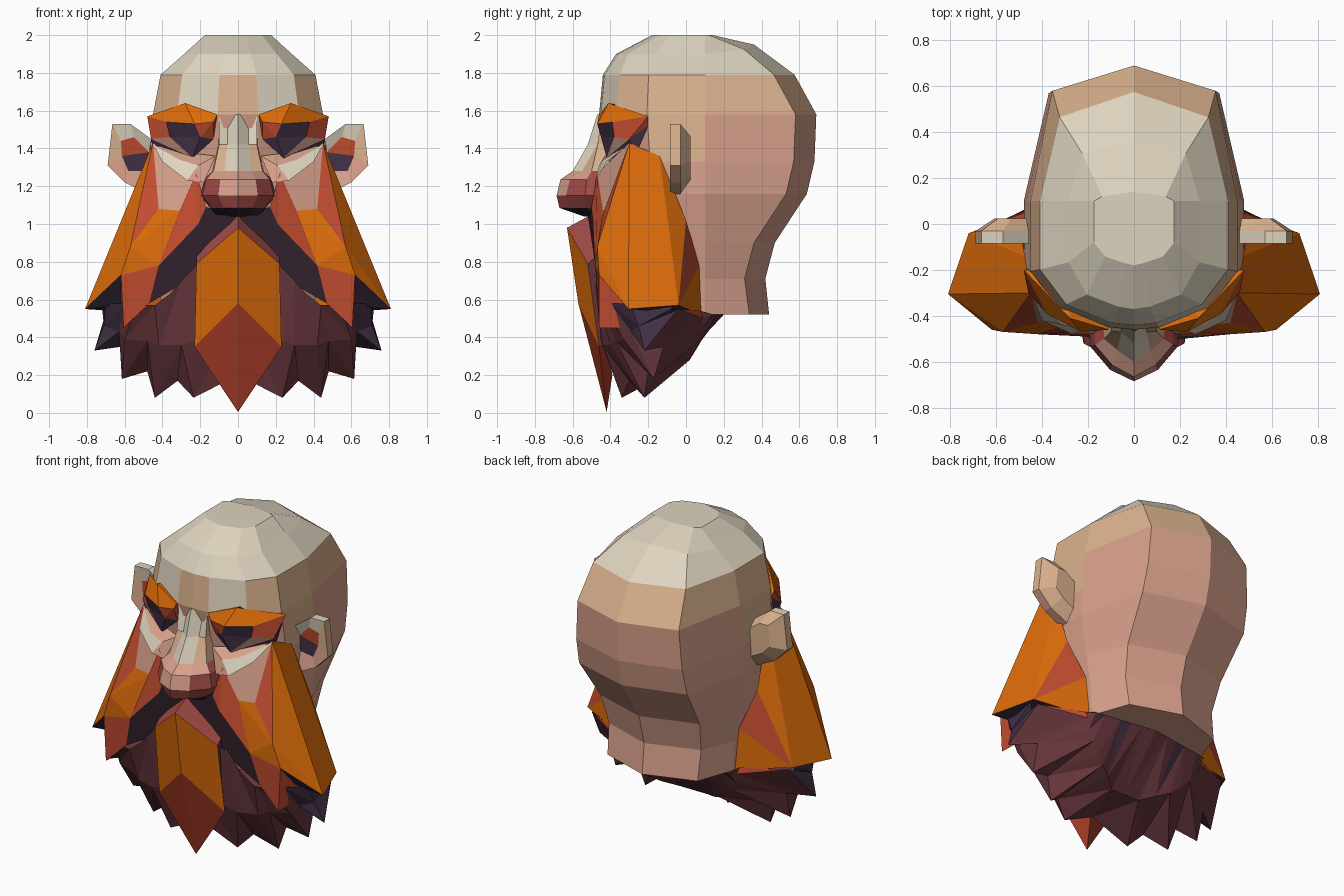
import bpy, bmesh
from mathutils import Vector

if "Cube" in bpy.data.objects:
    bpy.data.objects.remove(bpy.data.objects["Cube"])

# ---- flat colours (sRGB 0-255 turned to linear) ----
COL = {"bone": (221, 211, 190), "tan": (219, 178, 142), "skin": (216, 160, 139),
       "orange": (221, 108, 10), "rust": (195, 77, 48), "russet": (166, 60, 37), "brick": (160, 74, 70),
       "maroon": (103, 54, 60), "plum": (66, 48, 70), "dark": (52, 35, 45)}
NAMES = list(COL)
MATS = []
for n, rgb in COL.items():
    m = bpy.data.materials.new(n)
    m.diffuse_color = [((c / 255 + .055) / 1.055) ** 2.4 for c in rgb] + [1]
    m.use_nodes = True
    m.node_tree.nodes["Principled BSDF"].inputs["Base Color"].default_value = m.diffuse_color
    MATS.append(m)


def build(name, verts, faces, rule, ref):
    """Mesh on the +x half, faces turned away from ref, mirrored in x."""
    bm = bmesh.new()
    vs = [bm.verts.new(v) for v in verts]
    for i, f in enumerate(faces):
        face = bm.faces.new([vs[k] for k in f])
        face.normal_update()
        c = face.calc_center_median()
        if face.normal.dot(c - Vector(ref)) < 0:
            face.normal_flip()
        face.material_index = NAMES.index(rule(i, c))
    me = bpy.data.meshes.new(name)
    bm.to_mesh(me)
    bm.free()
    for m in MATS:
        me.materials.append(m)
    ob = bpy.data.objects.new(name, me)
    bpy.context.collection.objects.link(ob)
    ob.modifiers.new("mirror", 'MIRROR').merge_threshold = .001


def patch(name, pts, text, ref):
    """Faces written as letters of named points, e.g. 'ABC:orange'."""
    keys = list(pts)
    items = [t.split(":") for t in text.split()]
    build(name, pts.values(), [[keys.index(k) for k in f] for f, _ in items],
          lambda i, c: items[i][1], ref)


def loft(name, rings, rule, ref):
    """Skin half-rings of equal length, cap top and bottom."""
    n = len(rings[0])
    faces = [(r * n + i, r * n + i + 1, r * n + n + i + 1, r * n + n + i)
             for r in range(len(rings) - 1) for i in range(n - 1)]
    faces += [range(n), range(n * (len(rings) - 1), n * len(rings))]
    build(name, sum(rings, []), faces, rule, ref)


# ---- skull and neck: z, half width, back, front ----
def skull_ring(z, w, yb, yf):
    s = min(1, w / .41)
    drop = .05 if z == 1.95 else 0
    return [(0, yb, z), (.79 * w, yb - .11 * s * s, z - drop / 2), (w, min(.1, yb * .8), z - drop),
            (w, yf * .45, z - drop), (.72 * w, yf + .09 * s, z - drop),
            (.24 * w, yf + .01, z - drop), (0, yf, z - drop)]


def skull_colour(i, c):
    if c.z > 1.79:
        return "bone"
    if c.z > 1.58:
        return "bone" if c.y < -.25 and .1 < c.x < .3 else "tan"
    return "tan" if c.z > 1.4 and c.x > .4 and c.y < .1 else "skin"


loft("head", [skull_ring(*r) for r in [
    (2.0, .175, .14, -.18), (1.95, .285, .36, -.37), (1.79, .41, .575, -.44),
    (1.58, .45, .69, -.46), (1.33, .47, .68, -.42), (1.16, .48, .64, -.42),
    (.90, .44, .47, -.40), (.71, .41, .42, -.35), (.52, .40, .44, -.28)]],
    skull_colour, (0, .1, 1.2))

# ---- nose: z, half width, front ----
def nose_colour(i, c):
    if c.z > 1.26:
        return "bone" if c.x < .08 else "tan"
    if c.z > 1.19:
        return "skin" if c.x < .12 else "brick"
    return "brick" if c.z > 1.075 else "dark"


loft("nose", [[(0, yf, z), (.55 * w, yf + .05, z), (w, yf * .4 - .26, z), (w * 1.05, -.38, z)]
              for z, w, yf in [(1.58, .1, -.47), (1.42, .1, -.52), (1.28, .13, -.6), (1.235, .17, -.665),
                               (1.15, .19, -.685), (1.085, .14, -.67), (1.04, .12, -.54)]],
     nose_colour, (0, -.45, 1.2))

# ---- eyebrows with the dark eye socket below ----
patch("eyebrow", {
    "A": (.11, -.46, 1.58), "B": (.28, -.41, 1.64), "C": (.48, -.2, 1.57),
    "D": (.13, -.46, 1.54), "E": (.23, -.47, 1.53), "F": (.38, -.39, 1.54),
    "G": (.2, -.45, 1.46), "H": (.46, -.3, 1.45), "I": (.11, -.36, 1.57),
    "J": (.28, -.3, 1.62), "K": (.455, -.2, 1.52), "L": (.13, -.42, 1.45),
    "M": (.24, -.42, 1.35), "N": (.44, -.27, 1.36), "O": (.36, -.38, 1.46)},
    "ABED:orange BCFE:orange DEG:rust EFOG:plum FCHO:rust CKH:rust ABJI:orange BCKJ:orange "
    "DGL:rust GLM:plum GOM:plum OHM:skin HNM:plum HKN:plum ADLI:rust", (.27, -.28, 1.5))

# ---- cheekbone: pale sliver under the eye ----
patch("cheekbone", {
    "A": (.45, -.3, 1.42), "B": (.31, -.44, 1.34), "C": (.21, -.46, 1.31), "D": (.27, -.48, 1.23),
    "E": (.4, -.42, 1.33), "F": (.12, -.43, 1.36), "G": (.28, -.38, 1.38), "H": (.18, -.48, 1.22)},
    "ABCDE:bone ABCFG:skin FCDH:skin", (.25, -.2, 1.2))

# ---- ears: outline, hollow at the front, thinner rear ----
outline = [(.46, 1.45), (.57, 1.53), (.665, 1.53), (.69, 1.31), (.6, 1.22), (.46, 1.15)]
hollow = [(.47, 1.38), (.55, 1.46), (.62, 1.44), (.615, 1.36), (.58, 1.28), (.47, 1.28)]
n = len(outline)
ear = [(x, -.085, z) for x, z in outline] + [(x, -.075 if x > .5 else -.05, z) for x, z in hollow]
ear += [(x, -.03, z) for x, z in outline] + [(.48 + (x - .48) * .6, .025, 1.36 + (z - 1.36) * .6) for x, z in outline]
faces, tones = [], []
for i in range(n):
    j = (i + 1) % n
    top = "bone" if i < 2 else "tan" if i == 2 else "skin"
    faces += [(i, j, n + j, n + i), (i, j, 2 * n + j, 2 * n + i), (2 * n + i, 2 * n + j, 3 * n + j, 3 * n + i)]
    tones += [top, top, "tan"]
faces += [(6, 7, 8, 9), (9, 10, 11, 6), range(3 * n, 4 * n)]
tones += ["rust", "plum", "tan"]
build("ear", ear, faces, lambda i, c: tones[i], (.56, -.03, 1.34))

# ---- side whiskers and sweeping moustache ----
patch("whiskers", {
    "A": (.45, -.3, 1.43), "B": (.475, -.14, 1.36), "C": (.5, 0, 1.02), "D": (.42, .07, .78),
    "E": (.4, .08, .52), "T": (.81, -.305, .55), "R": (.72, -.04, .57), "H": (.57, -.47, .88),
    "G": (.42, -.43, 1.08), "I": (.31, -.44, 1.07), "J": (.22, -.47, 1.27), "L": (.21, -.49, 1.0),
    "K": (.42, -.48, .78), "M": (.605, -.46, .45), "V": (.62, -.46, .73), "N": (.47, -.45, .58),
    "P": (0, -.52, 1.05), "Q": (.17, -.5, 1.09), "S": (.12, -.49, .9), "O": (.3, -.46, .68),
    "W": (.62, -.31, .57), "X": (.6, -.31, .45)},
    "ATH:orange ABRT:orange BCR:orange CDR:rust DER:orange AHG:rust HGI:orange AGIJ:skin "
    "JIKL:rust JLQ:rust HIK:orange HKV:orange KVMN:rust HVT:orange VTW:plum "
    "VMXW:rust QLKNOSP:dark TREW:plum NMX:plum", (.3, -.15, .85))

# ---- centre lock of the beard ----
patch("centre_lock", {
    "A": (0, -.63, .98), "B": (.22, -.52, .79), "C": (.23, -.46, .35), "D": (0, -.57, .58),
    "E": (0, -.42, .005), "F": (0, -.5, 1.05), "G": (.22, -.44, .86), "H": (.2, -.42, .36), "I": (0, -.39, .2)},
    "ABCD:orange DCE:russet ABGF:brick BCHG:maroon CEIH:russet", (0, -.43, .6))

# ---- lower beard: root row, middle row, tips and valleys, then under the chin ----
root = [(0, -.47, .9), (.2, -.49, .8), (.3, -.48, .7), (.36, -.47, .63), (.44, -.46, .57),
        (.54, -.45, .57), (.6, -.4, .58), (.7, -.3, .58), (.72, -.06, .56)]
mid = [(0, -.45, .5), (.23, -.45, .38), (.3, -.44, .36), (.42, -.40, .36), (.48, -.37, .38),
       (.6, -.33, .39), (.63, -.29, .43), (.71, -.25, .46), (.7, -.08, .53)]
rim = [(0, -.37, .2), (.235, -.34, .08), (.32, -.3, .17), (.44, -.22, .08), (.48, -.2, .22),
       (.615, -.17, .18), (.62, -.12, .35), (.76, -.22, .33), (.69, -.04, .55)]
chin = [(0, -.08, .22), (.1, -.08, .22), (.18, -.02, .25), (.25, .02, .28), (.31, .05, .33),
        (.36, .07, .38), (.4, .08, .44), (.42, .09, .5), (.43, .08, .54)]
neck = [(x * .95, .2 - .14 * x, .52) for x, y, z in chin]
rows = [root, mid, rim, chin, neck]
k = len(root)
tri, tone = [], []
for r in range(4):
    for i in range(k - 1):
        a, b, c, d = r * k + i, r * k + i + 1, r * k + k + i + 1, r * k + k + i
        tri += [(a, b, c), (a, c, d)] if i % 2 == 0 else [(a, b, d), (b, c, d)]
        edge = "plum" if i > 5 and r < 2 else "maroon"
        tone += [edge, "rust" if r == 2 and i == 7 else "plum" if r == 3 and i in (2, 5) else edge]
build("lower_beard", sum(rows, []), tri, lambda i, c: tone[i], (.25, -.15, .6))
